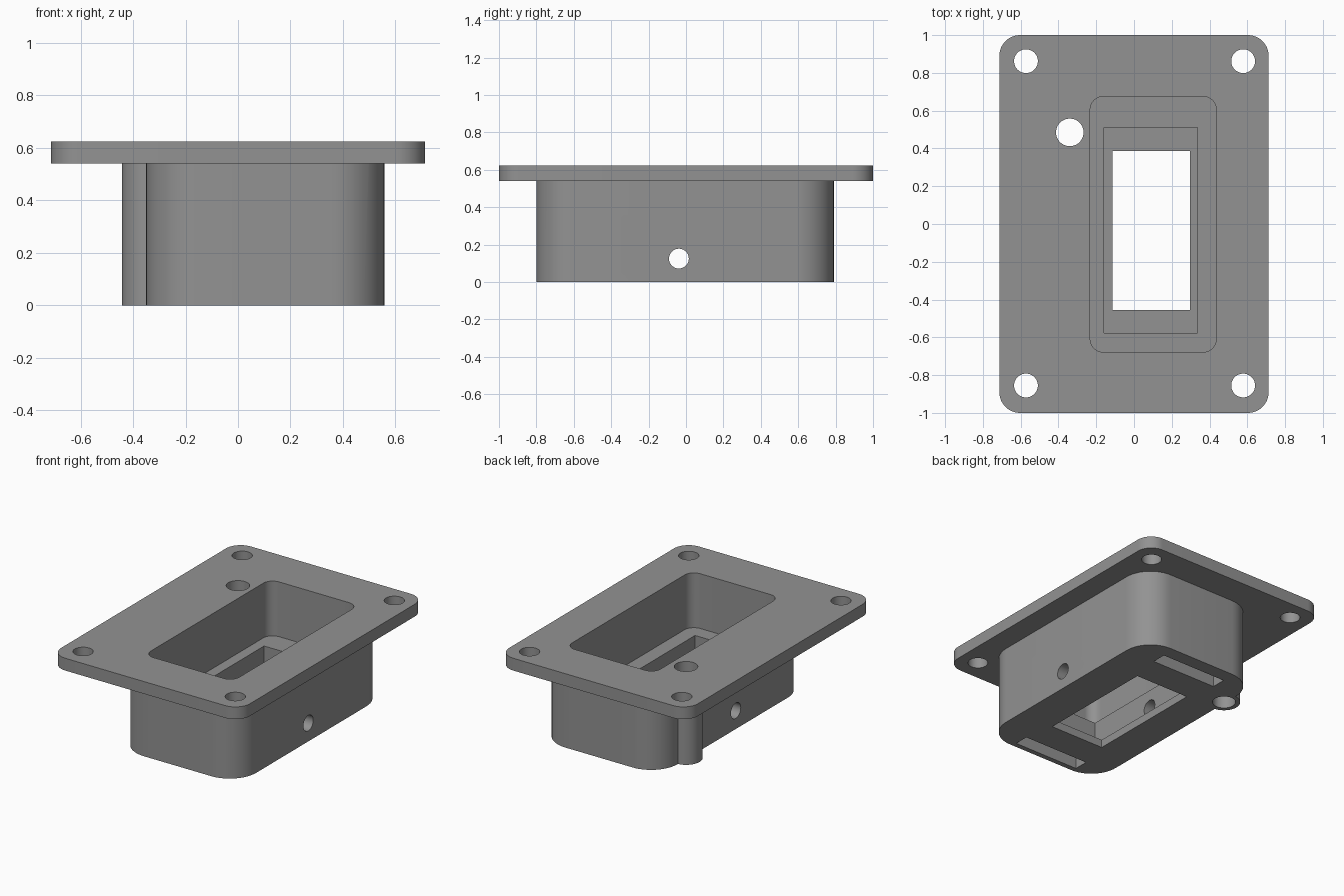
import bpy, bmesh, math
from mathutils import Matrix

if "Cube" in bpy.data.objects:
    bpy.data.objects.remove(bpy.data.objects["Cube"])

grey = bpy.data.materials.new("grey_plastic")
grey.diffuse_color = (0.29, 0.29, 0.29, 1)
grey.use_nodes = True
grey.node_tree.nodes["Principled BSDF"].inputs["Base Color"].default_value = grey.diffuse_color


def prism(name, outline, z0, z1):
    """Extrude a closed xy outline from z0 to z1."""
    bm = bmesh.new()
    base = bm.faces.new([bm.verts.new((x, y, z0)) for x, y in outline])
    top = bmesh.ops.extrude_face_region(bm, geom=[base])["geom"]
    bmesh.ops.translate(bm, vec=(0, 0, z1 - z0),
                        verts=[v for v in top if isinstance(v, bmesh.types.BMVert)])
    bmesh.ops.recalc_face_normals(bm, faces=bm.faces)
    mesh = bpy.data.meshes.new(name)
    bm.to_mesh(mesh)
    bm.free()
    mesh.materials.append(grey)
    ob = bpy.data.objects.new(name, mesh)
    bpy.context.collection.objects.link(ob)
    return ob


def box(name, x0, x1, y0, y1, z0, z1, r=0.0, steps=12):
    """Block with vertical corners rounded to radius r."""
    if r == 0:
        pts = [(x0, y0), (x1, y0), (x1, y1), (x0, y1)]
    else:
        pts = []
        corners = [(x1 - r, y1 - r), (x0 + r, y1 - r), (x0 + r, y0 + r), (x1 - r, y0 + r)]
        for q, (cx, cy) in enumerate(corners):
            for i in range(steps + 1):
                a = math.pi / 2 * (q + i / steps)
                pts.append((cx + r * math.cos(a), cy + r * math.sin(a)))
    return prism(name, pts, z0, z1)


def rod(name, x, y, r, z0, z1, n=48):
    return prism(name, [(x + r * math.cos(2 * math.pi * i / n),
                         y + r * math.sin(2 * math.pi * i / n)) for i in range(n)], z0, z1)


def combine(target, tool, operation):
    mod = target.modifiers.new("bool", "BOOLEAN")
    mod.operation, mod.solver, mod.object = operation, "EXACT", tool
    bpy.context.view_layer.objects.active = target
    bpy.ops.object.modifier_apply(modifier=mod.name)
    bpy.data.objects.remove(tool, do_unlink=True)


# Flange plate, hollow body and cable tube joined into one housing
housing = box("flanged_housing", -0.713, 0.713, -1, 1, 0.54, 0.624, 0.11)
combine(housing, box("body", -0.35, 0.558, -0.80, 0.79, 0, 0.58, 0.2), "UNION")
combine(housing, rod("cable_tube", -0.34, 0.485, 0.103, 0, 0.58), "UNION")

# Stepped pocket: wide recess, inner well, floor window
cutters = [
    box("recess", -0.232, 0.436, -0.678, 0.675, 0.25, 0.8, 0.07),
    box("well", -0.16, 0.335, -0.576, 0.51, 0.055, 0.4),
    box("window", -0.114, 0.296, -0.455, 0.386, -0.1, 0.3),
    rod("cable_hole", -0.34, 0.485, 0.073, -0.1, 0.8),
]
# Corner screw holes
for x in (-0.572, 0.578):
    for y in (-0.855, 0.862):
        cutters.append(rod("screw_hole", x, y, 0.063, 0.4, 0.8))
# Slots in the underside
for y in (-0.715, 0.645):
    cutters.append(box("slot", -0.16, 0.335, y - 0.05, y + 0.05, -0.1, 0.12))
# Cross hole through both side walls
cross = rod("cross_hole", 0, 0, 0.053, -1, 1)
cross.data.transform(Matrix.Translation((0, -0.038, 0.125)) @ Matrix.Rotation(math.pi / 2, 4, "Y"))
cutters.append(cross)

for c in cutters:
    combine(housing, c, "DIFFERENCE")

# Smooth rounded walls, keep hard edges
bpy.ops.object.select_all(action="DESELECT")
housing.select_set(True)
bpy.context.view_layer.objects.active = housing
bpy.ops.object.shade_smooth_by_angle(angle=math.radians(30))
